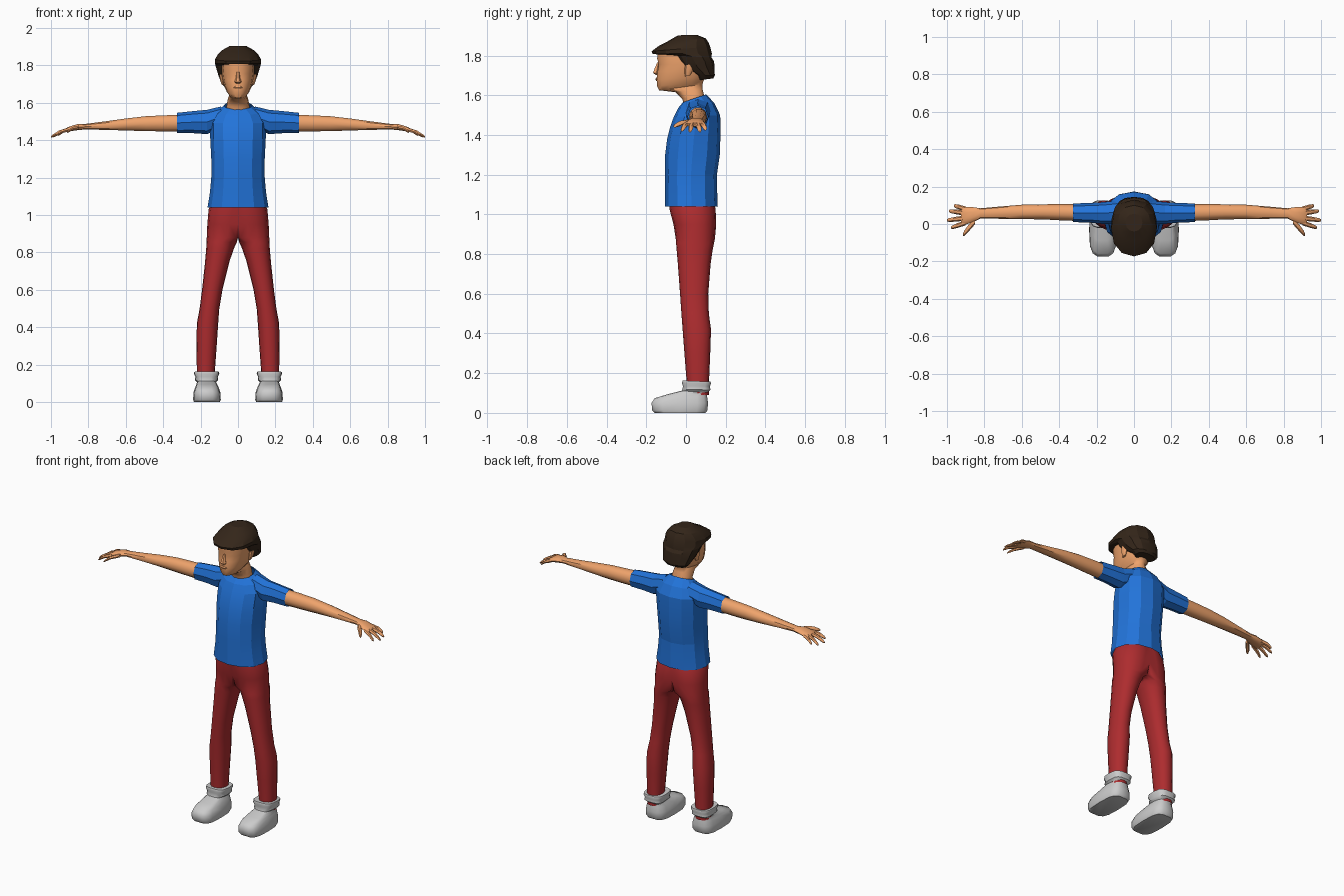
import bpy, bmesh, math


def material(name, rgb):
    m = bpy.data.materials.new(name)
    m.diffuse_color = (*rgb, 1)
    return m


SKIN = material("skin", (0.87, 0.37, 0.15))
BLUE = material("shirt_blue", (0.016, 0.174, 0.70))
RED = material("trouser_red", (0.42, 0.025, 0.028))
BROWN = material("hair_brown", (0.034, 0.019, 0.010))


def loft(bm, rings, n=12, e=2.2, axis="z", caps=True, half=False):
    """Skin superellipse rings (t_front, t_back, u0, u1, v0, v1); u,v = x,y or y,z."""
    loops = []
    for tf, tb, u0, u1, v0, v1 in rings:
        loop = []
        for i in range(n):
            a = 2 * math.pi * i / n
            c, s = math.cos(a), math.sin(a)
            c = math.copysign(abs(c) ** (2 / e), c) if abs(c) > 1e-6 else 0
            s = math.copysign(abs(s) ** (2 / e), s) if abs(s) > 1e-6 else 0
            u = (u0 + u1) / 2 + c * (u1 - u0) / 2
            v = (v0 + v1) / 2 + s * (v1 - v0) / 2
            t = tf + (tb - tf) * (s + 1) / 2
            if half:
                u = max(u, 0)
            loop.append(bm.verts.new((u, v, t) if axis == "z" else (t, u, v)))
        loops.append(loop)
    for p, q in zip(loops, loops[1:]):
        for i in range(n):
            j = (i + 1) % n
            bm.faces.new((p[i], p[j], q[j], q[i]))
    if caps:
        bm.faces.new(loops[0][::-1])
        bm.faces.new(loops[-1])


def finish(name, bm, mat=None, mirror=False, angle=40):
    if mirror:  # drop walls lying on the mirror plane
        walls = [f for f in bm.faces if all(abs(v.co.x) < 1e-5 for v in f.verts)]
        bmesh.ops.delete(bm, geom=walls, context="FACES")
    bmesh.ops.recalc_face_normals(bm, faces=bm.faces[:])
    me = bpy.data.meshes.new(name)
    bm.to_mesh(me)
    bm.free()
    ob = bpy.data.objects.new(name, me)
    bpy.context.collection.objects.link(ob)
    if mat:
        me.materials.append(mat)
    if mirror:
        ob.modifiers.new("mirror", "MIRROR").use_clip = True
    bpy.ops.object.select_all(action="DESELECT")
    ob.select_set(True)
    bpy.context.view_layer.objects.active = ob
    bpy.ops.object.shade_smooth_by_angle(angle=math.radians(angle))
    return ob


def sym(rings):
    """Rings given by half width instead of x0, x1."""
    return [(a, b, -w, w, y0, y1) for a, b, w, y0, y1 in rings]


# Shirt body
bm = bmesh.new()
loft(bm, sym([
    (1.04, 1.04, .163, -.105, .16), (1.12, 1.12, .150, -.105, .157),
    (1.20, 1.20, .143, -.106, .156), (1.30, 1.30, .143, -.105, .170),
    (1.38, 1.38, .147, -.095, .173), (1.44, 1.45, .150, -.080, .174),
    (1.49, 1.50, .150, -.062, .172), (1.535, 1.56, .122, -.040, .143),
    (1.565, 1.605, .076, -.015, .102)]), caps=False)
finish("shirt_body", bm, BLUE, angle=8)

# Shirt sleeves
bm = bmesh.new()
loft(bm, [(.09, .09, .0, .125, 1.47, 1.580), (.165, .165, .0, .117, 1.432, 1.562),
          (.24, .24, .008, .112, 1.437, 1.555), (.325, .325, .01, .11, 1.438, 1.546)],
     n=8, axis="x", caps=False)
finish("shirt_sleeve", bm, BLUE, mirror=True, angle=8)

# Arms with palm, four fingers and thumb
bm = bmesh.new()
loft(bm, [(.27, .27, .015, .105, 1.445, 1.54), (.40, .40, .02, .107, 1.445, 1.534),
          (.49, .49, .025, .105, 1.446, 1.53), (.60, .60, .026, .103, 1.450, 1.517),
          (.72, .72, .028, .093, 1.454, 1.500), (.82, .82, .030, .084, 1.456, 1.487),
          (.86, .86, .010, .090, 1.452, 1.486), (.91, .91, -.006, .093, 1.445, 1.470),
          (.925, .925, 0, .088, 1.443, 1.460)], n=10, axis="x")
fingers = [((.90, .080, 1.458), (.962, .098, 1.426)), ((.90, .058, 1.460), (.990, .070, 1.417)),
           ((.90, .032, 1.460), (1.0, .020, 1.416)), ((.90, .007, 1.458), (.978, -.020, 1.422)),
           ((.85, .018, 1.468), (.914, -.057, 1.442))]
for base, tip in fingers:
    rings = []
    for k, r in ((0, .014), (.55, .013), (.9, .010), (1, .005)):
        x, y, z = (b + (t - b) * k for b, t in zip(base, tip))
        z += .03 * k * (1 - k)  # slight knuckle bend
        w = r * (1.4 if base[0] < .9 else 1)  # the slanted thumb needs wider rings
        rings.append((x, x, y - w, y + w, z - r * .8, z + r * .8))
    loft(bm, rings, n=6, e=2, axis="x")
finish("arm", bm, SKIN, mirror=True)

# Trousers: one leg and half the hips, mirrored
bm = bmesh.new()
loft(bm, [
    (.09, .09, .125, .218, .005, .115), (.16, .16, .124, .22, .003, .116),
    (.30, .30, .114, .222, -.008, .122), (.42, .42, .106, .22, -.017, .126),
    (.50, .50, .100, .205, -.023, .115), (.60, .60, .083, .192, -.03, .112),
    (.75, .75, .046, .176, -.041, .124), (.82, .82, .022, .170, -.047, .134),
    (.855, .855, .006, .168, -.050, .141), (.88, .88, -.05, .167, -.052, .146),
    (.95, .95, -.07, .164, -.063, .152), (1.03, 1.03, -.10, .157, -.084, .149),
    (1.07, 1.07, -.10, .135, -.084, .135)],
    n=16, caps=False, half=True)
finish("trousers", bm, RED, mirror=True, angle=50)

# Shoes with ankle cuff
bm = bmesh.new()
loft(bm, [
    (0, 0, .097, .236, -.160, .100), (.012, .012, .092, .24, -.172, .110),
    (.05, .05, .094, .238, -.176, .113), (.074, .085, .104, .229, -.160, .108),
    (.095, .095, .112, .222, -.090, .106), (.112, .100, .118, .219, -.022, .105),
    (.118, .116, .106, .231, -.020, .124), (.135, .135, .108, .228, -.016, .122),
    (.150, .150, .100, .236, -.022, .127), (.163, .157, .102, .234, -.018, .124)],
    n=14, e=3.4)
finish("shoe", bm, mirror=True, angle=50)

# Head and neck
bm = bmesh.new()
loft(bm, sym([
    (1.54, 1.56, .066, -.015, .095), (1.58, 1.60, .060, -.018, .092),
    (1.615, 1.63, .054, -.055, .085), (1.625, 1.655, .046, -.138, .085),
    (1.645, 1.67, .060, -.148, .09), (1.68, 1.69, .072, -.150, .10),
    (1.72, 1.72, .081, -.146, .11), (1.755, 1.755, .086, -.140, .115),
    (1.785, 1.785, .088, -.148, .115), (1.83, 1.83, .086, -.145, .105)]), n=14, e=2.3)
finish("head", bm, SKIN)

# Nose
bm = bmesh.new()
loft(bm, sym([(1.703, 1.703, .012, -.155, -.13), (1.712, 1.712, .019, -.168, -.13),
              (1.730, 1.730, .012, -.162, -.13), (1.765, 1.765, .007, -.146, -.13)]), n=6)
finish("nose", bm, SKIN)

# Lips
bm = bmesh.new()
loft(bm, sym([(1.672, 1.672, .020, -.150, -.13), (1.680, 1.680, .026, -.154, -.13),
              (1.690, 1.690, .018, -.151, -.13)]), n=8)
finish("lips", bm, SKIN)

# Ears
bm = bmesh.new()
loft(bm, [(1.695, 1.70, .075, .088, -.005, .02), (1.725, 1.725, .075, .097, -.008, .035),
          (1.75, 1.76, .075, .1, -.005, .035)], n=8)
finish("ear", bm, SKIN, mirror=True)

# Hair: cap with fringe, sides and gathered back
bm = bmesh.new()
loft(bm, sym([
    (1.675, 1.685, .066, .062, .137), (1.70, 1.70, .088, .050, .145),
    (1.738, 1.745, .103, -.030, .144), (1.772, 1.772, .113, -.058, .141),
    (1.800, 1.790, .119, -.070, .129), (1.808, 1.812, .123, -.168, .130),
    (1.822, 1.845, .122, -.173, .122), (1.848, 1.868, .108, -.138, .112),
    (1.872, 1.886, .088, -.092, .100), (1.902, 1.904, .045, -.040, .055)]), n=12)
finish("hair", bm, BROWN, angle=20)
